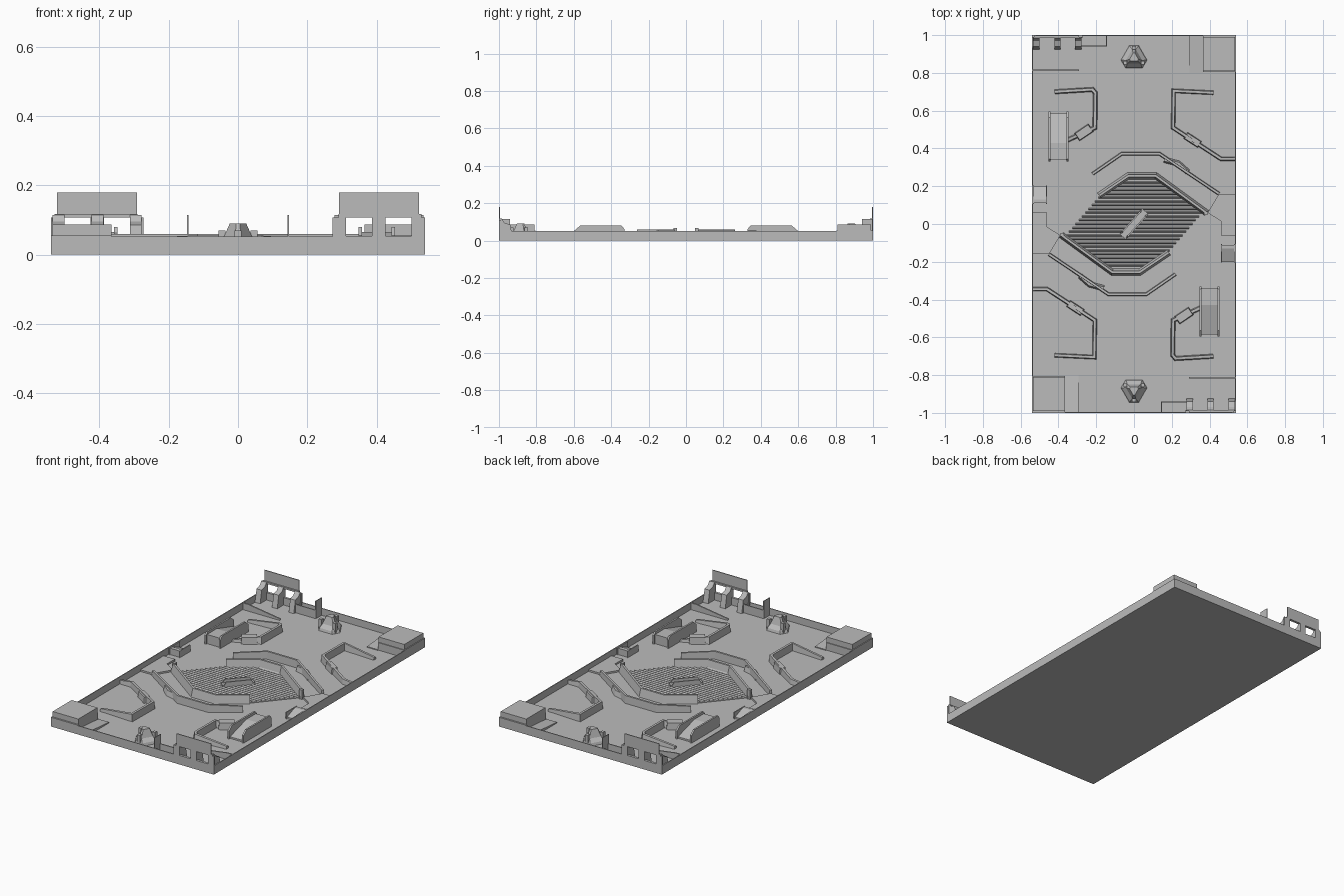
import bpy, bmesh, math
from mathutils import Vector, Matrix

if "Cube" in bpy.data.objects:
    bpy.data.objects.remove(bpy.data.objects["Cube"])

grey = bpy.data.materials.new("plain grey")
grey.use_nodes = True
COLOUR = (0.5, 0.5, 0.5, 1)
grey.diffuse_color = COLOUR
grey.node_tree.nodes["Principled BSDF"].inputs["Base Color"].default_value = COLOUR

FLOOR = 0.01
TURN = Matrix.Rotation(math.pi, 4, 'Z')


def finish(bm, name, paired=True):
    """Make the object, with a twin turned half way round the centre."""
    bmesh.ops.recalc_face_normals(bm, faces=bm.faces)
    mesh = bpy.data.meshes.new(name)
    bm.to_mesh(mesh)
    bm.free()
    mesh.materials.append(grey)
    for i in range(2 if paired else 1):
        ob = bpy.data.objects.new(name + ("_twin" if i else ""), mesh)
        bpy.context.collection.objects.link(ob)
        if i:
            ob.matrix_world = TURN


def loft(bm, rings):
    """Closed solid through rings of equal length."""
    rings = [[bm.verts.new(p) for p in r] for r in rings]
    n = len(rings[0])
    for a, b in zip(rings, rings[1:]):
        for i in range(n):
            j = (i + 1) % n
            bm.faces.new((a[i], a[j], b[j], b[i]))
    bm.faces.new(rings[0][::-1])
    bm.faces.new(rings[-1])


def box(bm, x0, x1, y0, y1, z0, z1, inset=0.0):
    def ring(z, d):
        return [(x0 + d, y0 + d, z), (x1 - d, y0 + d, z),
                (x1 - d, y1 - d, z), (x0 + d, y1 - d, z)]
    loft(bm, [ring(z0, 0), ring(z1, inset)])


def prism(bm, outline, z0, z1):
    loft(bm, [[(x, y, z) for x, y in outline] for z in (z0, z1)])


def side_prism(bm, profile, x0, x1):
    loft(bm, [[(x, y, z) for y, z in profile] for x in (x0, x1)])


def wall(bm, path, heights, foot=0.03, top=0.014):
    """Mitred wall with sloping sides along a path."""
    pts = [Vector(p) for p in path]
    rings = []
    for i, p in enumerate(pts):
        a = (p - pts[i - 1]).normalized() if i else None
        b = (pts[i + 1] - p).normalized() if i + 1 < len(pts) else None
        d = ((a or b) + (b or a)).normalized()
        n = Vector((-d.y, d.x)) / max(0.5, d.dot(a or b))
        rings.append([(*(p + n * s), z) for s, z in (
            (-foot / 2, FLOOR), (foot / 2, FLOOR),
            (top / 2, heights[i]), (-top / 2, heights[i]))])
    loft(bm, rings)


# Tray: floor slab and thin rim
bm = bmesh.new()
box(bm, -0.54, 0.54, -1, 1, 0, FLOOR)
finish(bm, "floor", False)
bm = bmesh.new()
box(bm, 0.535, 0.54, -1, 1, 0, 0.052)
box(bm, -0.54, 0.54, -1, -0.995, 0, 0.052)
finish(bm, "rim")

# Corner block with a stepped top
bm = bmesh.new()
box(bm, -0.54, -0.365, -1, -0.805, FLOOR, 0.055)
box(bm, -0.535, -0.365, -0.99, -0.81, 0.055, 0.087)
finish(bm, "corner_block")
bm = bmesh.new()
side_prism(bm, [(-0.995, FLOOR), (-0.8, FLOOR), (-0.8, 0.015), (-0.995, 0.03)], -0.365, -0.295)
finish(bm, "corner_ramp")

# Gate wall with two windows, sign panel and sloped buttresses
bm = bmesh.new()
for x0, x1 in ((0.272, 0.312), (0.387, 0.425), (0.5, 0.54)):
    box(bm, x0, x1, -1, -0.988, FLOOR, 0.107)
box(bm, 0.29, 0.53, -1, -0.985, 0.107, 0.117)
box(bm, 0.272, 0.54, -1, -0.985, FLOOR, 0.054)
finish(bm, "gate_wall")
bm = bmesh.new()
box(bm, 0.292, 0.522, -1, -0.995, 0.112, 0.18)
finish(bm, "gate_panel")
bm = bmesh.new()
for x in (0.295, 0.405, 0.518):
    side_prism(bm, [(-0.99, FLOOR), (-0.925, FLOOR), (-0.94, 0.085),
                    (-0.97, 0.095), (-0.985, 0.115), (-0.99, 0.115)], x - 0.017, x + 0.017)
finish(bm, "gate_buttresses")
bm = bmesh.new()
box(bm, 0.145, 0.28, -0.947, -0.941, FLOOR, 0.06)
box(bm, 0.143, 0.147, -0.998, -0.941, FLOOR, 0.115)
finish(bm, "gate_side_fence")
bm = bmesh.new()
loft(bm, [[(0.29, y, FLOOR), (0.535, y, FLOOR), (0.535, y, 0.05), (0.5, y, 0.05), (0.29, y, 0.02)]
          for y in (-0.818, -0.81)])
finish(bm, "gate_kerb")

# Three-sided beacon on a clipped triangular foot
bm = bmesh.new()


def clipped_triangle(r, spread, z):
    return [(r * math.cos(a), -0.88 + r * math.sin(a), z)
            for k in range(3) for s in (-spread, spread)
            for a in [-math.pi / 2 + k * math.tau / 3 + s]]


loft(bm, [clipped_triangle(0.07, 0.35, FLOOR), clipped_triangle(0.064, 0.35, 0.025),
          clipped_triangle(0.046, 0.2, 0.045), clipped_triangle(0.025, 0.2, 0.09)])
for k in range(3):
    a = math.pi / 6 + k * math.tau / 3
    c = Vector((0.053 * math.cos(a), -0.88 + 0.053 * math.sin(a)))
    box(bm, c.x - 0.01, c.x + 0.01, c.y - 0.01, c.y + 0.01, FLOOR, 0.07)
finish(bm, "beacon")

# Angled cover walls, one long and one short with a booth on its end
bm = bmesh.new()
wall(bm, [(0.42, 0.695), (0.21, 0.705), (0.207, 0.51), (0.46, 0.345), (0.535, 0.345)],
     [0.025, 0.052, 0.052, 0.04, 0.03], 0.022)
finish(bm, "long_cover_wall")
bm = bmesh.new()
wall(bm, [(-0.42, 0.7), (-0.22, 0.712), (-0.205, 0.695), (-0.207, 0.51), (-0.35, 0.445)],
     [0.025, 0.05, 0.052, 0.052, 0.02], 0.024)
finish(bm, "short_cover_wall")


def turned_box(name, cx, cy, length, width, height, angle, inset=0.0):
    bm = bmesh.new()
    box(bm, -length / 2, length / 2, -width / 2, width / 2, FLOOR, height, inset)
    bmesh.ops.transform(bm, verts=bm.verts, matrix=Matrix.Translation((cx, cy, 0))
                        @ Matrix.Rotation(math.radians(angle), 4, 'Z'))
    finish(bm, name)


turned_box("cover_booth", -0.265, 0.485, 0.09, 0.05, 0.05, 34, 0.004)
turned_box("cover_brace", 0.31, 0.445, 0.09, 0.04, 0.045, -33, 0.004)

# Inner and outer walls round the arena
bm = bmesh.new()
wall(bm, [(-0.185, 0.15), (-0.03, 0.255), (0.115, 0.255), (0.385, 0.058)], [0.06] * 4, 0.034, 0.012)
box(bm, 0.37, 0.39, 0.048, 0.066, FLOOR, 0.066)
finish(bm, "inner_wall")
bm = bmesh.new()
wall(bm, [(-0.22, 0.265), (-0.065, 0.372), (0.135, 0.372), (0.45, 0.16)],
     [0.045, 0.055, 0.055, 0.04], 0.018, 0.012)
wall(bm, [(0.16, 0.34), (0.235, 0.32), (0.285, 0.275)], [0.04] * 3, 0.03)
finish(bm, "outer_wall")

# Ribbed arena deck, ribs cut to the deck outline
half = [(-0.19, 0.15), (-0.03, 0.25), (0.115, 0.25), (0.37, 0.06)]
deck = half + [(-x, -y) for x, y in half]
bm = bmesh.new()
prism(bm, deck, FLOOR, 0.013)
finish(bm, "arena_deck", False)
bm = bmesh.new()
for i in range(25):
    y = -0.24 + i * 0.02
    cuts = sorted(a[0] + (b[0] - a[0]) * (y - a[1]) / (b[1] - a[1])
                  for a, b in zip(deck, deck[1:] + deck[:1]) if (a[1] > y) != (b[1] > y))
    side_prism(bm, [(y - 0.006, 0.012), (y + 0.006, 0.012), (y, 0.02)], cuts[0] + 0.01, cuts[-1] - 0.01)
finish(bm, "deck_ribs", False)

# Central trough
bm = bmesh.new()
box(bm, -0.09, 0.09, -0.02, 0.02, FLOOR, 0.025)
for s in (-1, 1):
    y = s * 0.019
    loft(bm, [[(-0.09, y + d, FLOOR), (0.09, y + d, FLOOR), (0.07, y + d, 0.045), (-0.07, y + d, 0.045)]
              for d in (-0.004, 0.004)])
bmesh.ops.rotate(bm, verts=bm.verts, matrix=Matrix.Rotation(math.radians(48), 3, 'Z'))
finish(bm, "central_trough", False)

# Raised bridge with side rails
bm = bmesh.new()
side_prism(bm, [(-0.585, FLOOR), (-0.34, FLOOR), (-0.34, 0.065), (-0.43, 0.065), (-0.585, 0.02)], 0.35, 0.45)
for x in (0.352, 0.448):
    side_prism(bm, [(-0.595, FLOOR), (-0.33, FLOOR), (-0.33, 0.062), (-0.345, 0.08),
                    (-0.565, 0.08), (-0.595, 0.055)], x - 0.005, x + 0.005)
finish(bm, "bridge")

# Bracket and low step along the rim
bm = bmesh.new()
side_prism(bm, [(-0.2, FLOOR), (-0.11, FLOOR), (-0.11, 0.048), (-0.13, 0.048), (-0.2, 0.02)], 0.462, 0.536)
for x in (0.463, 0.532):
    box(bm, x - 0.003, x + 0.003, -0.205, -0.105, FLOOR, 0.05)
finish(bm, "rim_bracket")
bm = bmesh.new()
prism(bm, [(0.536, -0.06), (0.46, -0.06), (0.46, 0.015), (0.39, 0.06), (0.45, 0.16), (0.536, 0.16)],
      FLOOR, 0.02)
finish(bm, "rim_step")
